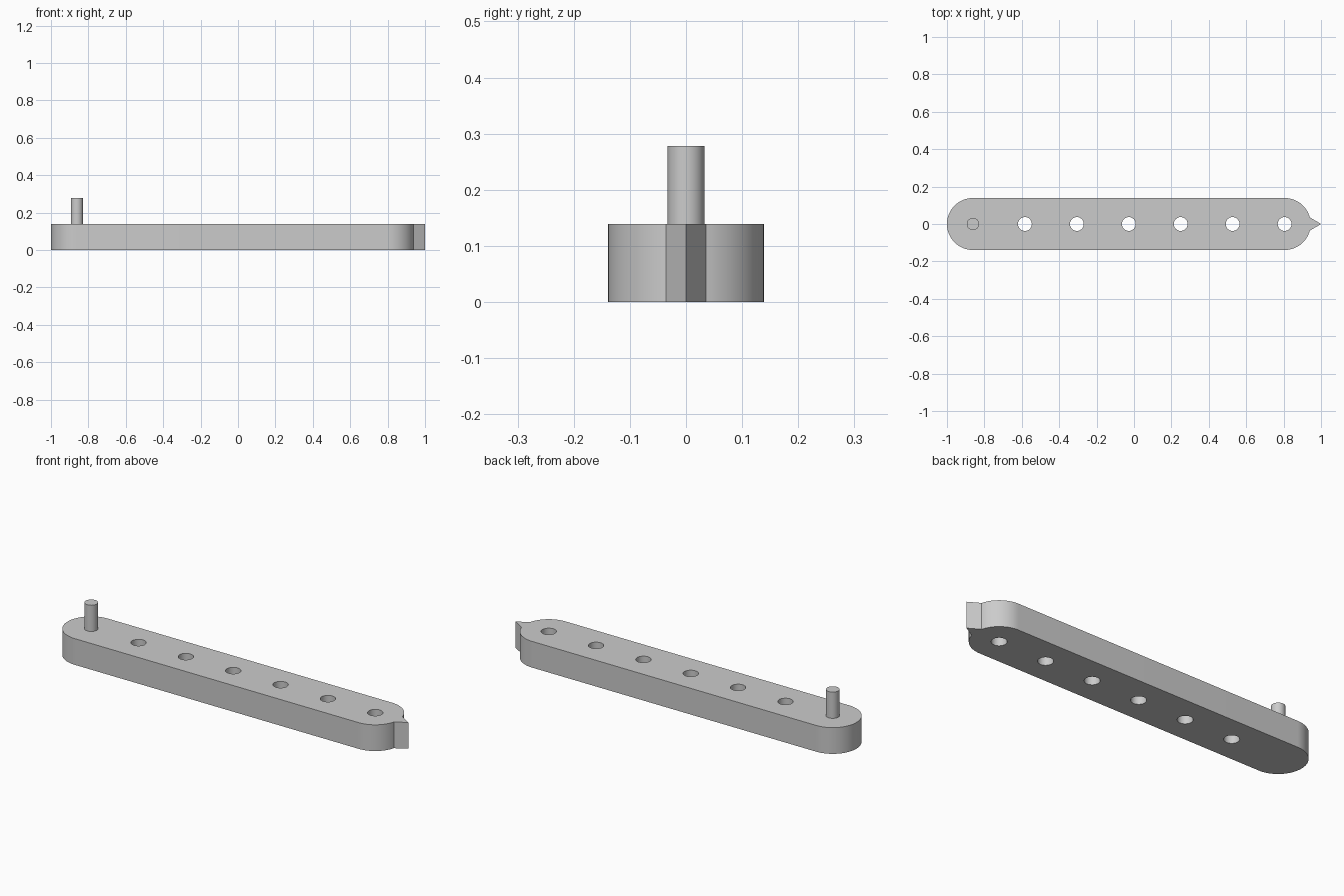
import bpy, bmesh
from math import radians, degrees, asin, cos, sin, pi

cube = bpy.data.objects.get("Cube")
if cube:
    bpy.data.objects.remove(cube, do_unlink=True)

R = 0.139           # bar end radius, also bar thickness
PITCH = 0.2777      # spacing of pin and holes
X0 = -1 + R         # pin centre
X1 = X0 + 6 * PITCH  # last hole centre
HOLE_R, PIN_R, TIP_HALF = 0.037, 0.033, 0.036

grey = bpy.data.materials.new("plain grey")
grey.use_nodes = True
grey.diffuse_color = (0.6, 0.6, 0.6, 1)
bsdf = next(n for n in grey.node_tree.nodes if n.type == 'BSDF_PRINCIPLED')
bsdf.inputs["Base Color"].default_value = (0.6, 0.6, 0.6, 1)


def arc(cx, radius, start, end, steps):
    """Points on an arc in degrees, both ends included."""
    angles = [radians(start + (end - start) * i / steps) for i in range(steps + 1)]
    return [(cx + radius * cos(a), radius * sin(a)) for a in angles]


def prism(name, loops, z0, z1):
    """Extrude an outline, with any further loops as through holes."""
    bm = bmesh.new()
    rims = {z0: [], z1: []}
    for loop in loops:
        rings = [[bm.verts.new((x, y, z)) for x, y in loop] for z in (z0, z1)]
        low, high = rings
        for i in range(len(loop)):
            j = (i + 1) % len(loop)
            bm.faces.new((low[i], low[j], high[j], high[i]))
            rims[z0].append(bm.edges.get((low[i], low[j])))
            rims[z1].append(bm.edges.get((high[i], high[j])))
    for edges in rims.values():
        bmesh.ops.triangle_fill(bm, use_beauty=True, edges=edges, normal=(0, 0, 1))
    bmesh.ops.recalc_face_normals(bm, faces=bm.faces)
    mesh = bpy.data.meshes.new(name)
    bm.to_mesh(mesh)
    bm.free()
    mesh.materials.append(grey)
    obj = bpy.data.objects.new(name, mesh)
    bpy.context.collection.objects.link(obj)
    bpy.ops.object.select_all(action='DESELECT')
    obj.select_set(True)
    bpy.context.view_layer.objects.active = obj
    bpy.ops.object.shade_smooth_by_angle(angle=radians(25))
    return obj


# Bar with rounded ends, pointed tip and a row of holes
tip = degrees(asin(TIP_HALF / R))
outline = (arc(X1, R, -90, -tip, 20) + [(1, 0)]
           + arc(X1, R, tip, 90, 20) + arc(X0, R, 90, 270, 48))
holes = [arc(X0 + PITCH * i, HOLE_R, 0, 360, 32)[:-1] for i in range(1, 7)]
prism("pointer_bar", [outline] + holes, 0, R)

# Upright pin at the round end
prism("pin", [arc(X0, PIN_R, 0, 360, 32)[:-1]], R - 0.01, 2 * R)
